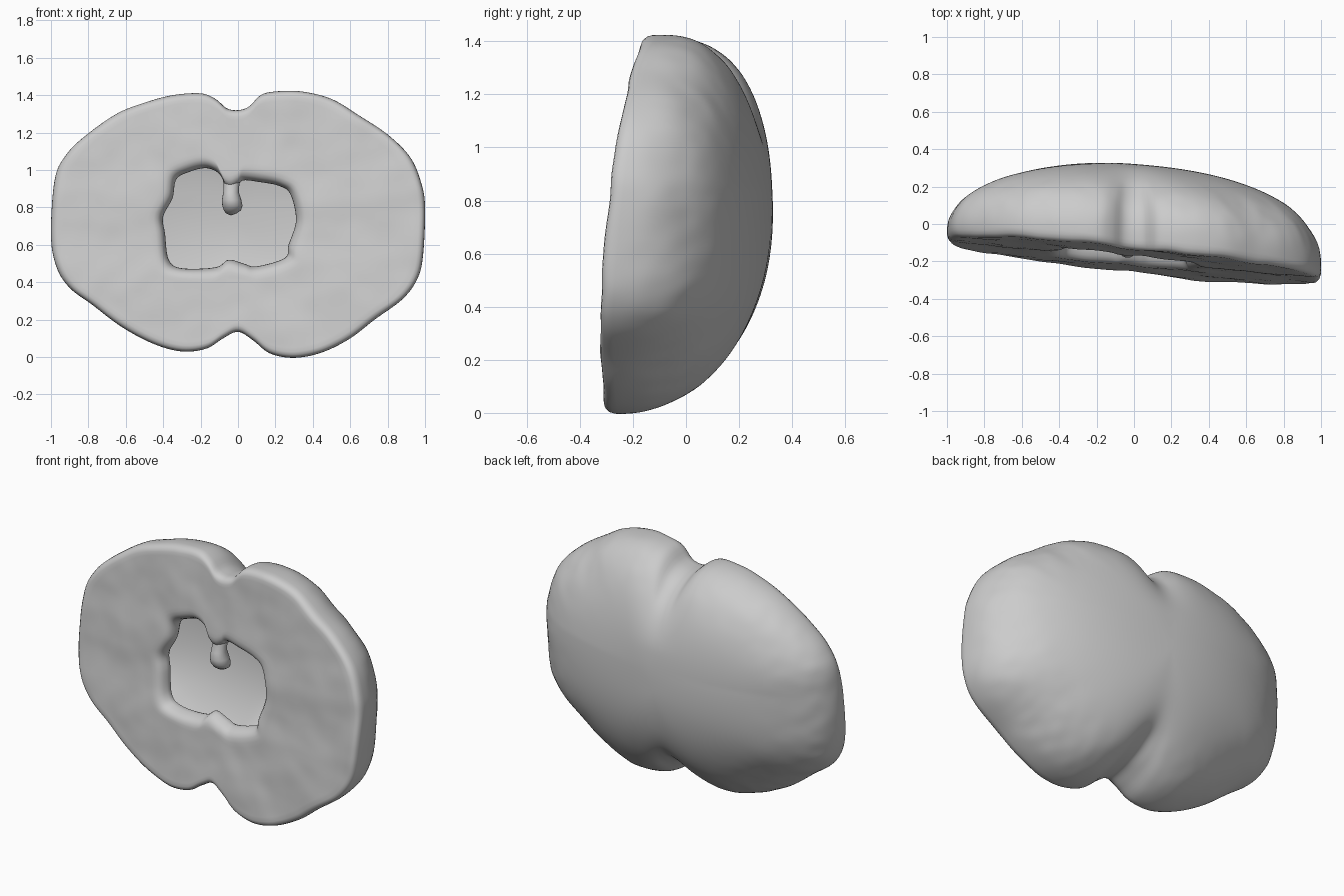
import bpy, bmesh, math
from mathutils import Vector, noise

if "Cube" in bpy.data.objects:
    bpy.data.objects.remove(bpy.data.objects["Cube"])

CZ = 0.72          # centre height used for all polar outlines
N = 288            # points around

# (x, z) outlines: outer edge with its two lobes, and the ragged opening
OUTER = [(0, 1.32), (.06, 1.34), (.12, 1.40), (.2, 1.42), (.34, 1.42), (.5, 1.38), (.65, 1.29),
         (.8, 1.19), (.92, 1.07), (.98, .93), (1, .8), (.99, .55), (.96, .42), (.88, .31),
         (.73, .2), (.6, .1), (.45, .025), (.3, -.004), (.17, .02), (.08, .09), (0, .135),
         (-.08, .1), (-.17, .045), (-.3, .03), (-.45, .07), (-.62, .16), (-.78, .28), (-.9, .37),
         (-.97, .48), (-1, .65), (-.98, .95), (-.92, 1.08), (-.82, 1.18), (-.65, 1.3),
         (-.5, 1.36), (-.35, 1.4), (-.2, 1.41), (-.12, 1.38), (-.06, 1.33)]
HOLE = [(-.035, .9), (.0, .92), (.03, .945), (.12, .935), (.22, .915), (.28, .87), (.31, .73),
        (.27, .6), (.25, .53), (.1, .485), (.03, .5), (-.05, .52), (-.12, .48), (-.3, .475),
        (-.37, .52), (-.39, .66), (-.40, .75), (-.35, .85), (-.33, .95), (-.26, .99),
        (-.17, 1.01), (-.1, .98), (-.07, .92)]


def radii(pts):
    """Smooth the outline with a Catmull-Rom curve, return radius per angle."""
    dense, n = [], len(pts)
    for i in range(n):
        p0, p1, p2, p3 = (Vector(pts[(i + k) % n]) for k in (-1, 0, 1, 2))
        for j in range(8):
            t = j / 8
            p = 0.5 * (2 * p1 + (p2 - p0) * t + (2 * p0 - 5 * p1 + 4 * p2 - p3) * t * t
                       + (3 * p1 - p0 - 3 * p2 + p3) * t ** 3)
            dense.append((math.atan2(p.y - CZ, p.x) % math.tau, math.hypot(p.x, p.y - CZ)))
    dense.sort()
    dense = [(dense[-1][0] - math.tau, dense[-1][1])] + dense + [(dense[0][0] + math.tau, dense[0][1])]
    out, k = [], 0
    for i in range(N):
        a = math.tau * i / N
        while dense[k + 1][0] < a:
            k += 1
        (a0, r0), (a1, r1) = dense[k], dense[k + 1]
        out.append(r0 + (r1 - r0) * (a - a0) / max(a1 - a0, 1e-9))
    return out


def blur(rad, width):
    """Gaussian blur of a radius list, so creases can fade out."""
    w = [math.exp(-(k / width) ** 2) for k in range(-3 * width, 3 * width + 1)]
    return [sum(wk * rad[(i + k - 3 * width) % N] for k, wk in enumerate(w)) / sum(w) for i in range(N)]


def smooth01(t):
    t = min(1, max(0, t))
    return t * t * (3 - 2 * t)


def front_y(x, z):
    return -0.195 - 0.105 * x + 0.1 * (z - 0.7)


def make(name, rings, cap_end=None, cap_start=None):
    """Loft closed rings of points into a smooth object."""
    bm = bmesh.new()
    vs = [[bm.verts.new(p) for p in r] for r in rings]
    n = len(vs[0])
    for a, b in zip(vs, vs[1:]):
        for i in range(n):
            j = (i + 1) % n
            bm.faces.new((a[i], a[j], b[j], b[i]))
    for cap, ring, flip in ((cap_end, vs[-1], 0), (cap_start, vs[0], 1)):
        if cap is not None:
            c = bm.verts.new(cap)
            for i in range(n):
                tri = (ring[i], ring[(i + 1) % n], c)
                bm.faces.new(tri[::-1] if flip else tri)
    for f in bm.faces:
        f.smooth = True
    me = bpy.data.meshes.new(name)
    bm.to_mesh(me)
    bm.free()
    ob = bpy.data.objects.new(name, me)
    bpy.context.collection.objects.link(ob)
    return ob


R_out, R_hole = radii(OUTER), radii(HOLE)
R_mid, R_far = blur(R_out, 7), blur(R_out, 18)
ang = [math.tau * i / N for i in range(N)]


def ring(rad, depth, bump):
    """Ring parallel to the tilted front face, lightly uneven."""
    pts = []
    for a, r in zip(ang, rad):
        x, z = r * math.cos(a), CZ + r * math.sin(a)
        n = noise.noise(Vector((x * 4, 0, z * 4))) + .3 * noise.noise(Vector((x * 9, 3, z * 9)))
        pts.append((x, front_y(x, z) + depth + bump * n, z))
    return pts


rings = []
# wall of the opening, from its inner edge out to the rounded lip
for grow, depth in ((.006, .085), (0, .07), (.004, .05), (.014, .028), (.028, .01), (.05, 0)):
    rings.append(ring([r + grow for r in R_hole], depth, .01))
# flat front plate
for k in range(1, 19):
    t = k / 18
    rings.append(ring([(h + .05) * (1 - t) + (o - .035) * t for h, o in zip(R_hole, R_out)], -.003, .01))
# rounded outer rim
for inset, depth in ((.018, .002), (.007, .014), (.001, .032)):
    rings.append(ring([o - inset for o in R_out], depth, .01))
# domed back: the creases between the lobes fade towards the middle
for k in range(0, 40):
    phi = math.pi / 2 * k / 40
    s = math.cos(phi)
    w1, w2 = smooth01((1 - s) / .45), smooth01((1 - s - .15) / .5)
    pts = []
    for a, o, m, f in zip(ang, R_out, R_mid, R_far):
        r = o + (m - o) * w1
        r = s * (r + (f - r) * w2)
        x, z = r * math.cos(a), CZ + r * math.sin(a)
        e = 2.17 + .22 * math.cos(a) + .22 * math.sin(a)
        h = (1 - s ** e) ** (1 / e)
        base = front_y(x, z) + .05
        y = base + h * (.321 - .08 * x - base)
        # left lobe stands prouder near the top, with a shallow groove between
        y -= math.sin(phi) * .12 * x * max(0, z - .85)
        y -= math.sin(phi) * .03 * math.exp(-(x / .12) ** 2) * smooth01((z - .95) / .3)
        n = noise.noise(Vector((x * 6, y * 5, z * 6))) + .5 * noise.noise(Vector((x * 13, y * 9, z * 13)))
        rough = 1 + .035 * s ** 5 * math.sin(phi) * n
        pts.append((x * rough, y, CZ + (z - CZ) * rough))
    rings.append(pts)
make("half_shell", rings, cap_end=(0, .321, CZ))

# small tongue hanging from the top of the opening: (x, y, z, half width, half depth)
sections = [(-.035, -.12, .98, .05, .03), (-.035, -.12, .92, .042, .035),
            (-.037, -.125, .88, .042, .045), (-.034, -.125, .84, .052, .055),
            (-.03, -.12, .81, .054, .055), (-.03, -.11, .785, .046, .045),
            (-.036, -.1, .768, .028, .028)]
make("tongue", [[(x + w * math.cos(t), y + d * math.sin(t), z)
                 for t in (math.tau * i / 24 for i in range(24))]
                for x, y, z, w, d in reversed(sections)],
     cap_start=(-.038, -.095, .757), cap_end=(-.035, -.12, 1.0))
